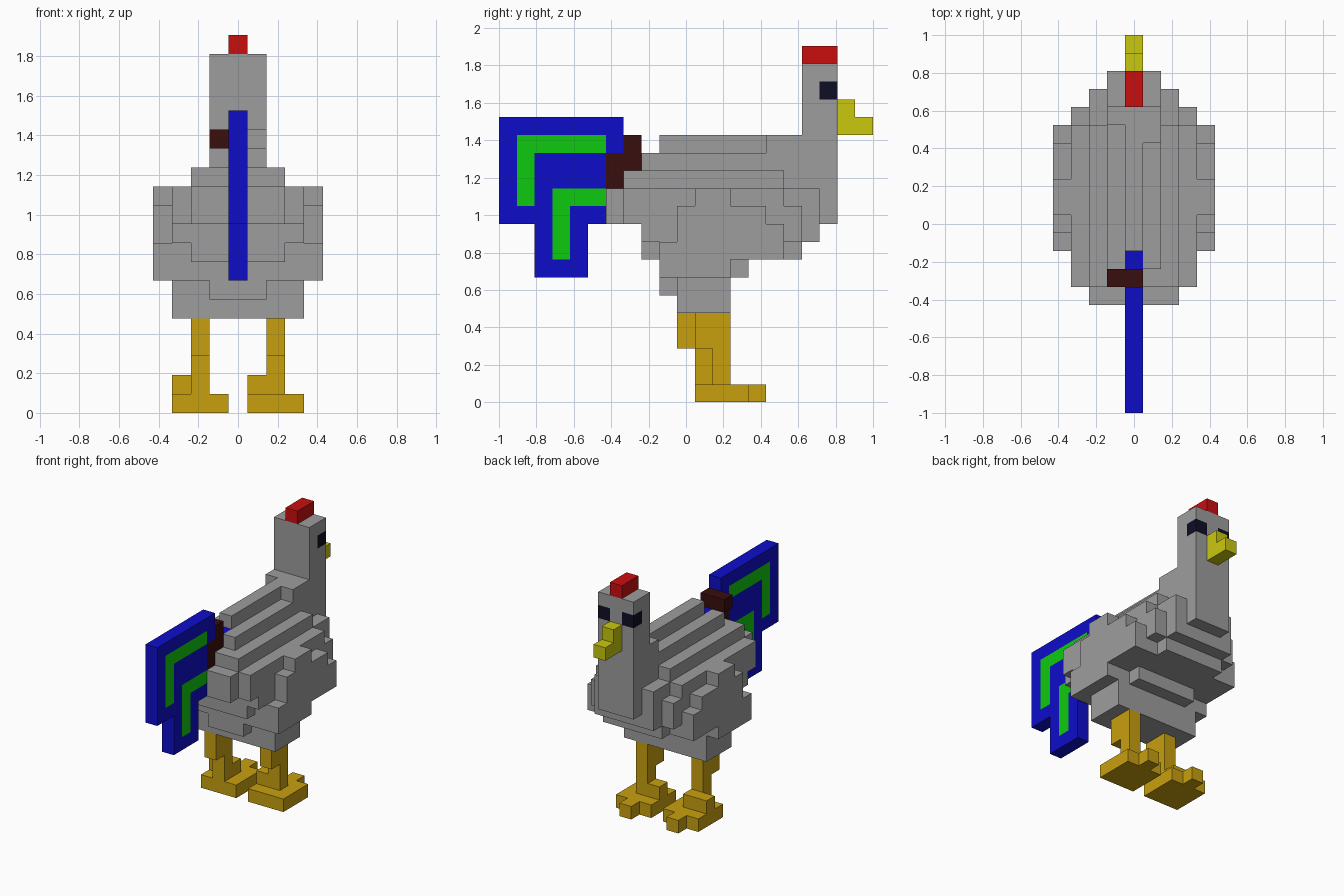
import bpy, bmesh
from mathutils import Vector

if "Cube" in bpy.data.objects:
    bpy.data.objects.remove(bpy.data.objects["Cube"], do_unlink=True)

U = 2 / 21  # block size: the model is 21 blocks long


def linear(c):
    c /= 255
    return c / 12.92 if c <= 0.04045 else ((c + 0.055) / 1.055) ** 2.4


def material(name, *rgb):
    m = bpy.data.materials.new(name)
    m.use_nodes = True
    col = (*[linear(c) for c in rgb], 1)
    m.diffuse_color = col
    m.node_tree.nodes["Principled BSDF"].inputs["Base Color"].default_value = col
    return m


grey = material("grey feathers", 157, 157, 157)
red = material("red", 202, 15, 15)
gold = material("gold", 200, 160, 15)
yellow = material("yellow", 202, 200, 15)
blue = material("blue", 13, 13, 202)
green = material("green", 15, 202, 15)
brown = material("dark brown", 58, 14, 14)
navy = material("dark navy", 14, 14, 38)


def cells(x0, x1, y0, y1, z0, z1):
    """Grid cells of a box; x counts from the centre block, end values excluded."""
    return {(x, y, z) for x in range(x0, x1) for y in range(y0, y1) for z in range(z0, z1)}


def wide(half, y0, y1, z0, z1):
    """Symmetric box reaching half blocks to each side of the centre block."""
    return cells(-half, half + 1, y0, y1, z0, z1)


def build(name, blocks, mat):
    """Outer skin of a set of blocks, with flat areas merged."""
    bm = bmesh.new()
    for c in sorted(blocks):
        for axis in range(3):
            for side in (-1, 1):
                near = list(c)
                near[axis] += side
                if tuple(near) in blocks:
                    continue
                a, b = (axis + 1) % 3, (axis + 2) % 3
                corners = []
                for s, t in ((-1, -1), (1, -1), (1, 1), (-1, 1))[::side]:
                    p = Vector((c[0] * U, -1 + (c[1] + 0.5) * U, (c[2] + 0.5) * U))
                    p[axis] += side * U / 2
                    p[a] += s * U / 2
                    p[b] += t * U / 2
                    corners.append(bm.verts.new(p))
                bm.faces.new(corners)
    bmesh.ops.remove_doubles(bm, verts=bm.verts, dist=1e-4)
    bmesh.ops.dissolve_limit(bm, angle_limit=0.01, verts=bm.verts, edges=bm.edges)
    me = bpy.data.meshes.new(name)
    bm.to_mesh(me)
    bm.free()
    me.materials.append(mat)
    bpy.context.collection.objects.link(bpy.data.objects.new(name, me))


# Body: stacked layers (half width, y start, y end, z start, z end)
layers = [
    (3, 10, 13, 5, 7), (1, 9, 10, 6, 7),
    (4, 9, 13, 7, 8), (2, 9, 14, 7, 8),
    (4, 9, 16, 8, 9), (2, 8, 17, 8, 9),
    (4, 10, 16, 9, 10), (3, 8, 17, 9, 10), (2, 8, 18, 9, 10),
    (4, 10, 15, 10, 11), (3, 7, 17, 10, 11), (2, 6, 18, 10, 12), (1, 6, 19, 10, 12),
    (4, 11, 13, 11, 12), (3, 7, 16, 11, 12),
    (2, 7, 16, 12, 13), (1, 7, 19, 12, 13), (1, 8, 19, 13, 14),
    (0, 9, 17, 14, 15),
]
body = set().union(*[wide(*l) for l in layers])
body |= cells(1, 2, 15, 17, 14, 15) | cells(-1, 0, 16, 17, 14, 15)
tail_root = cells(0, 1, 8, 9, 13, 14)
build("body", body - tail_root, grey)

# Neck and head, with eyes set into the front corners
eyes = {(-1, 18, 17), (1, 18, 17)}
build("neck_and_head", wide(1, 17, 19, 14, 19) - eyes, grey)
build("eyes", eyes, navy)
build("comb", wide(0, 17, 19, 19, 20), red)
build("beak", wide(0, 19, 20, 15, 17) | wide(0, 20, 21, 15, 16), yellow)

# Tail: one block thick, green bands within blue
bands = (wide(0, 1, 6, 14, 15) | wide(0, 1, 2, 11, 15)
         | wide(0, 3, 6, 11, 12) | wide(0, 3, 4, 8, 12))
fan = wide(0, 0, 6, 10, 16) | wide(0, 6, 7, 14, 16) | wide(0, 2, 5, 7, 10)
build("tail_feathers", fan - bands, blue)
build("tail_bands", bands, green)
build("tail_root", tail_root, blue)
build("tail_base", wide(0, 6, 7, 12, 14) | wide(0, 7, 8, 13, 15)
      | cells(-1, 0, 7, 8, 14, 15), brown)

# Legs: the left one is a block further forward above the foot
for name, x, step in (("right", -2, 0), ("left", 2, 1)):
    y = 11 + step
    leg = cells(x, x + 1, y - 1, y + 1, 3, 5) | cells(x, x + 1, y, y + 1, 1, 3)
    leg |= cells(x - 1, x + 1, 12, 13, 1, 2)
    foot = cells(x - 1, x + 2, 11, 14, 0, 1) | cells(x, x + 1, 14, 15, 0, 1)
    build(name + "_leg", leg | foot, gold)
